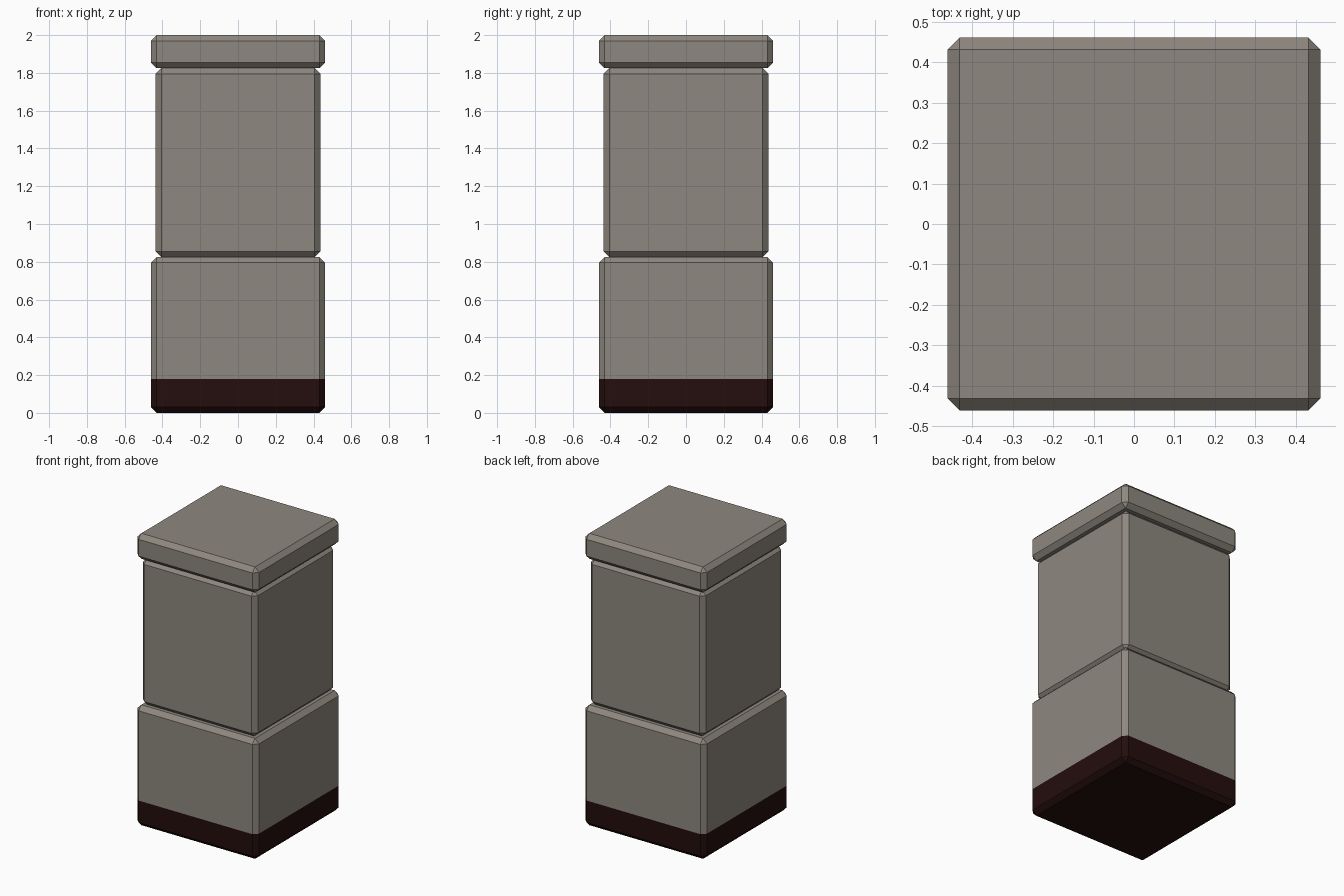
import bpy, bmesh

if "Cube" in bpy.data.objects:
    bpy.data.objects.remove(bpy.data.objects["Cube"])


def material(name, rgb):
    m = bpy.data.materials.new(name)
    m.diffuse_color = (*rgb, 1.0)
    m.use_nodes = True
    m.node_tree.nodes["Principled BSDF"].inputs["Base Color"].default_value = m.diffuse_color
    return m


stone = material("warm_grey_stone", (0.27, 0.245, 0.21))
dark = material("dark_brown_base", (0.018, 0.004, 0.004))


def block(name, half, z0, z1, chamfer=0.03, band=None):
    """Chamfered square block; faces below height `band` get the dark colour."""
    bm = bmesh.new()
    bmesh.ops.create_cube(bm, size=1.0)
    for v in bm.verts:
        v.co.x *= 2 * half
        v.co.y *= 2 * half
        v.co.z = z0 if v.co.z < 0 else z1
    bmesh.ops.bevel(bm, geom=bm.edges[:], offset=chamfer, segments=1,
                    profile=0.5, affect='EDGES')
    if band is not None:
        bmesh.ops.bisect_plane(bm, geom=bm.verts[:] + bm.edges[:] + bm.faces[:],
                               plane_co=(0, 0, band), plane_no=(0, 0, 1))
        for f in bm.faces:
            f.material_index = int(f.calc_center_median().z < band)
    bmesh.ops.recalc_face_normals(bm, faces=bm.faces[:])
    mesh = bpy.data.meshes.new(name)
    bm.to_mesh(mesh)
    bm.free()
    mesh.materials.append(stone)
    if band is not None:
        mesh.materials.append(dark)
    obj = bpy.data.objects.new(name, mesh)
    bpy.context.collection.objects.link(obj)


# Stacked pillar: painted plinth, narrower shaft, overhanging cap
block("plinth", 0.461, 0.0, 0.825, band=0.18)
block("shaft", 0.436, 0.825, 1.825)
block("cap", 0.461, 1.825, 2.0)
